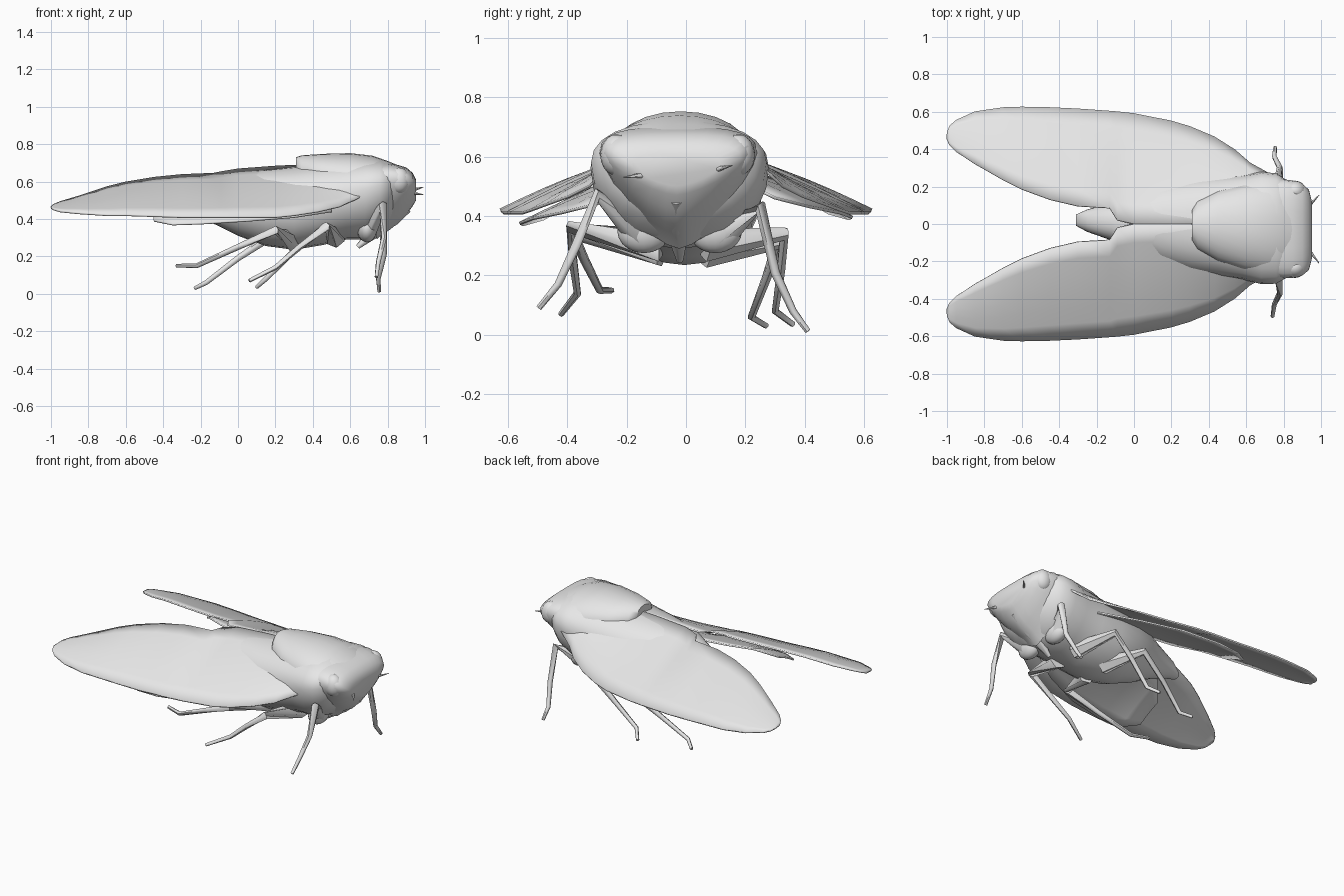
import bpy, math
from mathutils import Vector

if "Cube" in bpy.data.objects:
    bpy.data.objects.remove(bpy.data.objects["Cube"])

grey = bpy.data.materials.new("plain grey")
grey.diffuse_color = (0.8, 0.8, 0.8, 1)
grey.use_nodes = True
grey.node_tree.nodes["Principled BSDF"].inputs["Base Color"].default_value = grey.diffuse_color


def centre_y(x):
    # the body is turned very slightly to one side
    return 0.02 - 0.05 * (x + 0.3) / 1.2


def shade(ob, angle):
    bpy.ops.object.select_all(action='DESELECT')
    ob.select_set(True)
    bpy.context.view_layer.objects.active = ob
    bpy.ops.object.shade_smooth_by_angle(angle=math.radians(angle))


def make_mesh(name, verts, faces, angle=40):
    me = bpy.data.meshes.new(name)
    me.from_pydata(verts, [], faces)
    me.validate()
    ob = bpy.data.objects.new(name, me)
    bpy.context.collection.objects.link(ob)
    me.materials.append(grey)
    shade(ob, angle)
    return ob


def bridge(rings, n):
    """Faces joining rings of n points, with end caps."""
    faces = []
    for r in range(rings - 1):
        for i in range(n):
            j = (i + 1) % n
            faces.append((r * n + i, r * n + j, (r + 1) * n + j, (r + 1) * n + i))
    faces.append(tuple(range(n))[::-1])
    faces.append(tuple((rings - 1) * n + i for i in range(n)))
    return faces


def loft(name, rings, p_top=0.9, p_low=1.0, n=24):
    """Rings of (x, half width, widest z, top z, bottom z) joined along x."""
    verts = []
    for x, w, zm, zt, zb in rings:
        for i in range(n):
            a = 2 * math.pi * i / n
            c, s = math.cos(a), math.sin(a)
            p = p_top if s > 0 else p_low
            y = centre_y(x) + w * math.copysign(abs(c) ** p, c)
            z = zm + (zt - zm if s > 0 else zm - zb) * math.copysign(abs(s) ** p, s)
            verts.append((x, y, z))
    return make_mesh(name, verts, bridge(len(rings), n), 50)


def tube(name, points, radii, n=6):
    """Tapered six-sided limb along a path."""
    verts = []
    pts = [Vector(p) for p in points]
    for i, p in enumerate(pts):
        d = (pts[min(i + 1, len(pts) - 1)] - pts[max(i - 1, 0)]).normalized()
        u = d.cross(Vector((0.3, 1, 0.2))).normalized()
        v = d.cross(u)
        for k in range(n):
            a = 2 * math.pi * k / n
            verts.append(p + radii[i] * (u * math.cos(a) + v * math.sin(a)))
    return make_mesh(name, verts, bridge(len(pts), n), 60)


def ball(name, loc, scale):
    bpy.ops.mesh.primitive_uv_sphere_add(segments=16, ring_count=10, radius=1, location=loc)
    ob = bpy.context.object
    ob.name, ob.scale = name, scale
    ob.data.materials.append(grey)
    shade(ob, 40)


def wing(name, side, stations, bulge, lift=0.0):
    """Stations of (x, outer y, outer z, inner y, inner z)."""
    verts, faces, n = [], [], 6
    for x, yo, zo, yi, zi in stations:
        for k in range(n + 1):
            t = k / n
            b = bulge * math.sin(math.pi * t) * min(1, abs(yo - yi) / 0.3)
            verts.append((x, side * (yo + (yi - yo) * t), zo + (zi - zo) * t + b + lift))
    for r in range(len(stations) - 1):
        for k in range(n):
            a = r * (n + 1) + k
            f = (a, a + 1, a + n + 2, a + n + 1)
            faces.append(f if side < 0 else f[::-1])
    ob = make_mesh(name, verts, faces)
    mod = ob.modifiers.new("thickness", 'SOLIDIFY')
    mod.thickness, mod.offset = 0.01, 0


# abdomen and thorax
loft("body", [
    (-.31, .03, .45, .47, .43), (-.25, .06, .47, .53, .42), (-.12, .10, .48, .60, .37),
    (0, .17, .48, .64, .31), (.15, .23, .47, .665, .255), (.3, .26, .47, .68, .235),
    (.45, .27, .50, .70, .26), (.58, .28, .53, .71, .29), (.68, .30, .56, .72, .29),
    (.76, .295, .58, .72, .33), (.81, .265, .59, .70, .38), (.85, .20, .60, .68, .42)])

# raised back plate with a step at its rear edge
loft("back_plate", [
    (.31, .08, .67, .73, .60), (.34, .13, .65, .74, .58), (.45, .19, .63, .748, .55),
    (.60, .235, .61, .752, .55), (.72, .245, .61, .738, .50), (.80, .24, .61, .71, .50),
    (.86, .20, .60, .685, .50)], p_top=1.0)

# head: flat-topped wedge narrowing downwards
loft("head", [
    (.74, .26, .60, .70, .29), (.80, .265, .61, .70, .34), (.85, .26, .61, .69, .37),
    (.90, .245, .61, .675, .42), (.935, .215, .595, .645, .47),
    (.952, .15, .57, .61, .50)], p_top=0.7, p_low=1.35)

# beak folded under the head
tube("beak", [(.88, -.03, .48), (.78, -.03, .38), (.64, -.02, .25)], [.06, .05, .012])

# eyes, front hip joints
for label, s in (("left", 1), ("right", -1)):
    ball(label + "_eye", (.86, centre_y(.86) + s * .205, .605), (.06, .055, .07))
    ball(label + "_front_hip", (.69, centre_y(.69) + s * .12, .35), (.055, .09, .075))

# antennae
tube("left_antenna", [(.92, .08, .55), (.99, .155, .57)], [.013, .002])
tube("right_antenna", [(.92, -.12, .54), (.99, -.21, .53)], [.013, .002])

# fore and hind wings, roof-like and joined over the abdomen
fore = [
    (.72, .27, .55, .16, .66), (.62, .325, .50, .10, .69), (.54, .395, .465, .06, .69),
    (.43, .465, .44, .03, .685), (.3, .52, .42, 0, .685), (.2, .55, .41, 0, .68),
    (0, .59, .41, 0, .665), (-.09, .60, .41, .02, .65), (-.13, .603, .41, .085, .642),
    (-.3, .615, .41, .095, .635), (-.45, .622, .415, .13, .62), (-.6, .625, .42, .185, .595),
    (-.7, .622, .42, .235, .57), (-.85, .60, .43, .32, .52), (-.95, .555, .44, .385, .49),
    (-.985, .525, .45, .42, .475), (-1, .49, .46, .455, .46)]
hind = [
    (.5, .30, .44, .15, .50), (.3, .42, .41, .10, .54), (.05, .52, .39, .10, .55),
    (-.2, .56, .375, .12, .56), (-.35, .55, .37, .20, .54), (-.45, .48, .39, .32, .47)]
for label, s in (("left", 1), ("right", -1)):
    wing(label + "_fore_wing", s, fore, 0.012)
    wing(label + "_hind_wing", s, hind, 0.01, 0.02 if s > 0 else 0)

# legs: hip, knee, shin, ankle, toe
legs = {
    "left_front_leg": [(.69, .12, .34), (.775, .25, .43), (.78, .30, .21), (.75, .36, .08), (.755, .41, .012)],
    "right_front_leg": [(.69, -.15, .34), (.775, -.30, .47), (.78, -.37, .30), (.75, -.43, .17), (.74, -.495, .09)],
    "left_middle_leg": [(.52, .06, .30), (.42, .33, .34), (.29, .32, .22), (.15, .30, .08), (.10, .36, .035)],
    "right_middle_leg": [(.52, -.08, .30), (.47, -.39, .36), (.33, -.38, .25), (.2, -.365, .14), (.06, -.42, .07)],
    "left_hind_leg": [(.30, .06, .28), (.18, .31, .31), (0, .27, .19), (-.17, .22, .06), (-.23, .27, .03)],
    "right_hind_leg": [(.30, -.08, .28), (.2, -.38, .34), (0, -.34, .25), (-.22, -.29, .15), (-.33, -.25, .15)],
}
for name, path in legs.items():
    tube(name, path, [.055, .024, .016, .013, .010])
